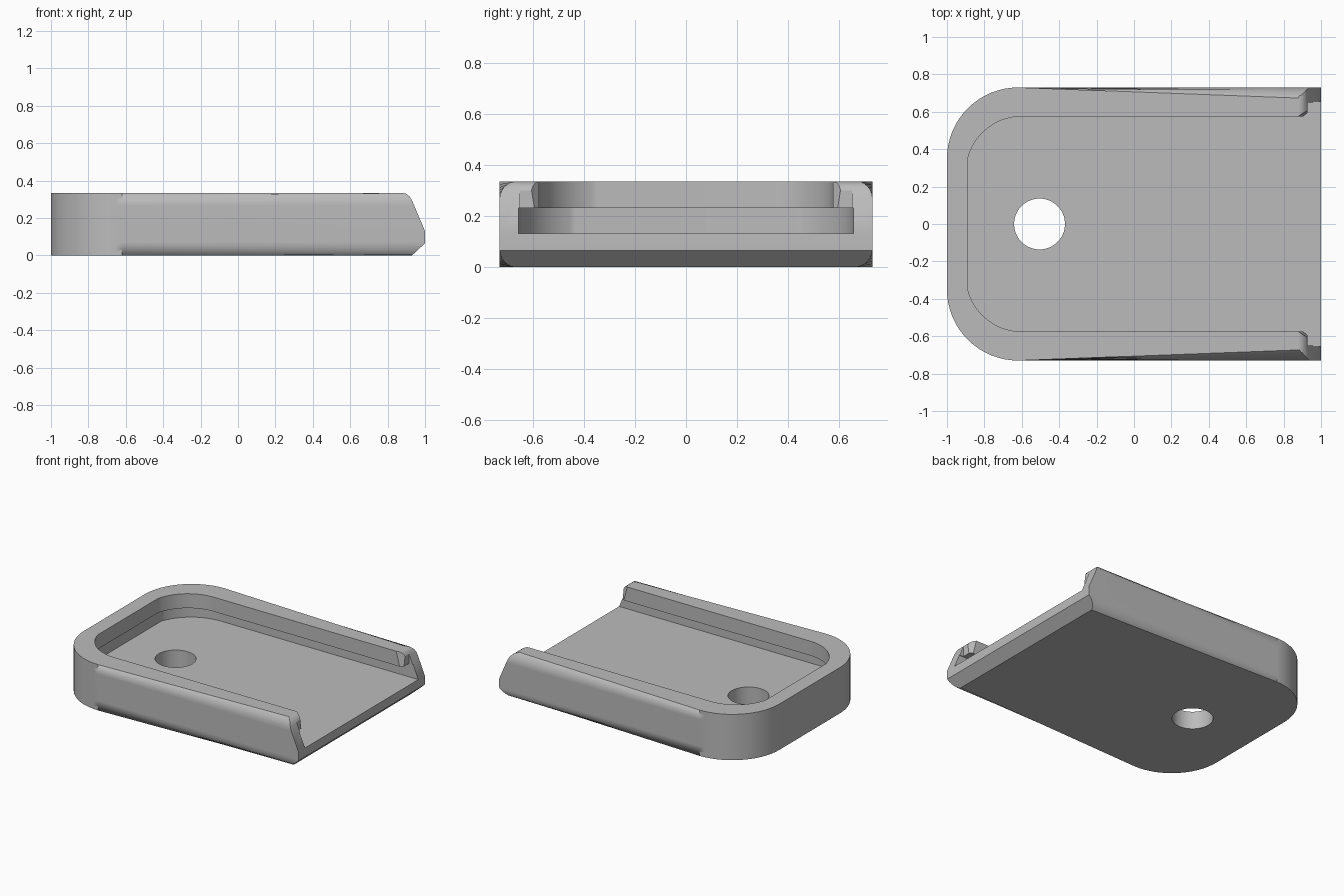
import bpy
import bmesh
from math import sin, cos, pi, asin, radians
from mathutils import Vector

cube = bpy.data.objects.get("Cube")
if cube:
    bpy.data.objects.remove(cube, do_unlink=True)

grey = bpy.data.materials.new("plain grey")
grey.use_nodes = True
colour = (0.5, 0.5, 0.5, 1)
grey.diffuse_color = colour
grey.node_tree.nodes["Principled BSDF"].inputs["Base Color"].default_value = colour


def loft(name, bottom, top, round_edges=0):
    """Solid between two matching loops of 3D points."""
    bm = bmesh.new()
    a = [bm.verts.new(p) for p in bottom]
    b = [bm.verts.new(p) for p in top]
    n = len(a)
    caps = [bm.faces.new(a[::-1]), bm.faces.new(b)]
    for i in range(n):
        j = (i + 1) % n
        bm.faces.new((a[i], a[j], b[j], b[i]))
    if round_edges:
        rims = [e for f in caps for e in f.edges]
        bmesh.ops.bevel(bm, geom=rims, offset=round_edges, segments=6,
                        profile=0.5, affect='EDGES')
    bmesh.ops.recalc_face_normals(bm, faces=bm.faces)
    mesh = bpy.data.meshes.new(name)
    bm.to_mesh(mesh)
    bm.free()
    mesh.materials.append(grey)
    obj = bpy.data.objects.new(name, mesh)
    bpy.context.collection.objects.link(obj)
    return obj


def prism(name, outline, z0, z1, round_edges=0):
    return loft(name, [(x, y, z0) for x, y in outline],
                [(x, y, z1) for x, y in outline], round_edges)


def tray_outline(back, half_width, corner_x, radius, end, steps=16):
    """Open-ended tray shape; its corner arcs meet the back edge."""
    cy = half_width - radius
    sweep = asin(min(1, (corner_x - back) / radius))
    side = [(end, half_width)]
    for i in range(steps + 1):
        t = sweep * i / steps
        side.append((corner_x - radius * sin(t), cy + radius * cos(t)))
    return side + [(x, -y) for x, y in reversed(side)]


# Rounded outer block
plate = prism("base_plate", tray_outline(-1, 0.73, -0.62, 0.38, 1.3),
              0, 0.335, round_edges=0.07)

# Sloped front end with a chamfered toe
profile = [(-1.2, -0.1), (0.83, -0.1), (0.93, 0), (1, 0.065), (1, 0.13),
           (0.93, 0.295), (0.918, 0.315), (0.9, 0.329), (0.875, 0.336),
           (0.87, 0.5), (-1.2, 0.5)]
end_shape = loft("end_shape", [(x, -1, z) for x, z in profile],
                 [(x, 1, z) for x, z in profile])

# Undercut slot and the narrower opening between the lips
slot = prism("slot_cutter", tray_outline(-0.92, 0.655, -0.6, 0.34, 1.4), 0.13, 0.23)
opening = prism("opening_cutter", tray_outline(-0.89, 0.575, -0.6, 0.298, 1.4), 0.2, 0.5)


# Relief at the ends of both lips, with tapered inner corners
def relief(inner_x, corner_y, z):
    half = [(1.4, 0.65), (0.927, 0.65), (0.927, corner_y), (inner_x, 0.57)]
    return [(x, y, z) for x, y in half] + [(x, -y, z) for x, y in reversed(half)]


lip_relief = loft("lip_relief_cutter", relief(0.905, 0.588, 0.2), relief(0.865, 0.615, 0.36))

# Round through hole
hole = prism("hole_cutter", [(-0.505 + 0.136 * cos(2 * pi * i / 64),
                              0.136 * sin(2 * pi * i / 64)) for i in range(64)], -0.2, 0.6)

bpy.ops.object.select_all(action='DESELECT')
bpy.context.view_layer.objects.active = plate
plate.select_set(True)
for cutter, mode in ((end_shape, 'INTERSECT'), (slot, 'DIFFERENCE'), (opening, 'DIFFERENCE'),
                     (lip_relief, 'DIFFERENCE'), (hole, 'DIFFERENCE')):
    mod = plate.modifiers.new(cutter.name, 'BOOLEAN')
    mod.operation = mode
    mod.solver = 'EXACT'
    mod.object = cutter
    bpy.ops.object.modifier_apply(modifier=mod.name)
    bpy.data.objects.remove(cutter, do_unlink=True)

# Smooth rounded edges, crisp cut edges
bpy.ops.object.shade_smooth_by_angle(angle=radians(25))
weighted = plate.modifiers.new("even_shading", 'WEIGHTED_NORMAL')
weighted.keep_sharp = True
